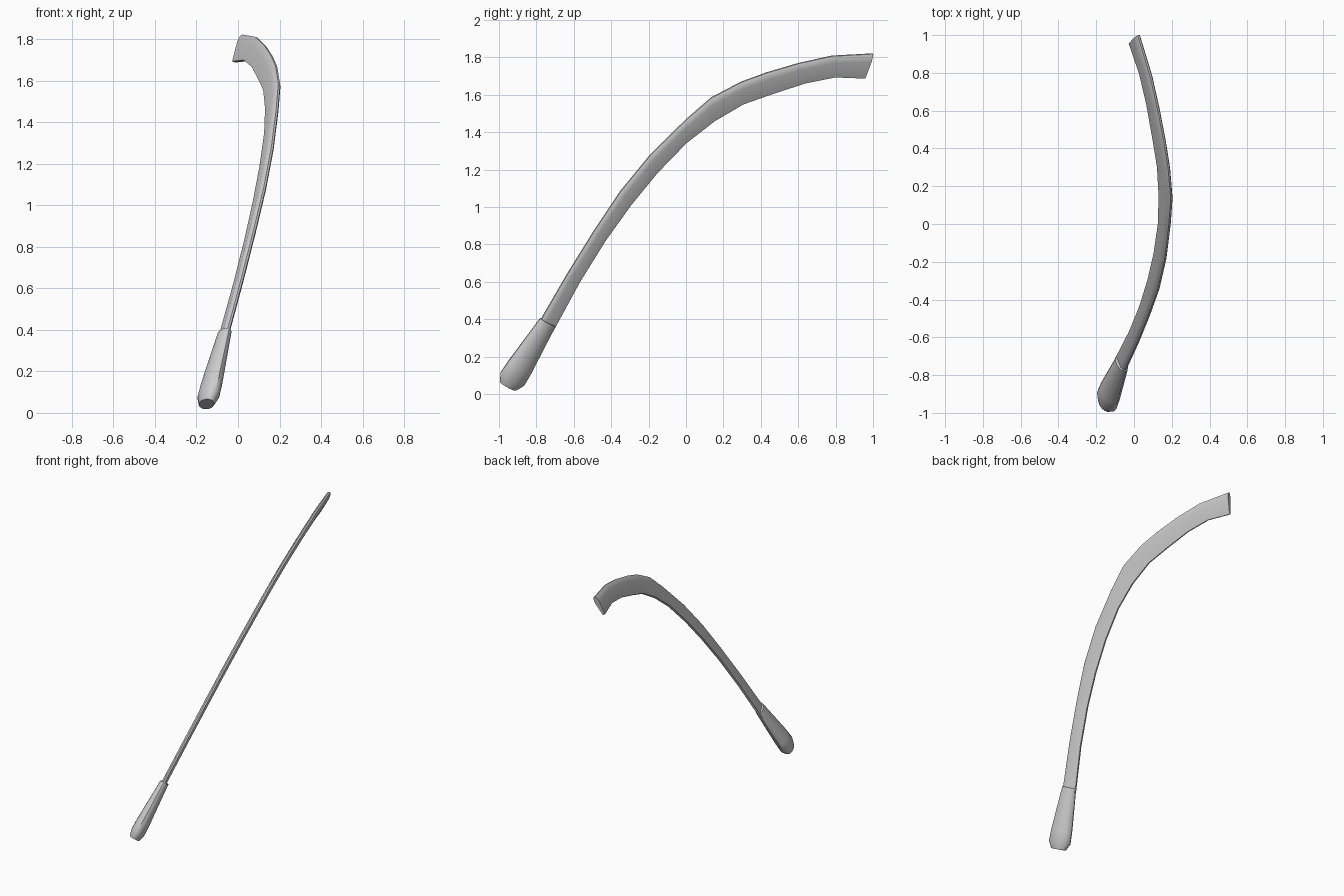
import bpy, bmesh, math
from mathutils import Vector

if "Cube" in bpy.data.objects:
    bpy.data.objects.remove(bpy.data.objects["Cube"])

# The whole tool lies in one tilted plane; side-view (y, z) points are lifted into it
N = Vector((0.872, 0.284, -0.398)).normalized()
ORIGIN = Vector((0.172, 0.14, 1.53))

def lift(y, z):
    x = ORIGIN.x - (N.y * (y - ORIGIN.y) + N.z * (z - ORIGIN.z)) / N.x
    return Vector((x, y, z))

def loft(name, rings, angle):
    bm = bmesh.new()
    vs = [[bm.verts.new(p) for p in r] for r in rings]
    n = len(rings[0])
    for a, b in zip(vs, vs[1:]):
        for i in range(n):
            j = (i + 1) % n
            bm.faces.new((a[i], a[j], b[j], b[i]))
    bm.faces.new(vs[0][::-1])
    bm.faces.new(vs[-1])
    bmesh.ops.recalc_face_normals(bm, faces=bm.faces)
    me = bpy.data.meshes.new(name)
    bm.to_mesh(me)
    bm.free()
    ob = bpy.data.objects.new(name, me)
    bpy.context.collection.objects.link(ob)
    bpy.context.view_layer.objects.active = ob
    ob.select_set(True)
    bpy.ops.object.shade_smooth_by_angle(angle=math.radians(angle))
    ob.select_set(False)
    return ob

# Blade: outer and inner edge at each station, as (y, z, y, z)
stations = [
    (-.84, .29, -.765, .245), (-.775, .40, -.70, .36), (-.63, .65, -.567, .605),
    (-.49, .875, -.43, .825), (-.35, 1.085, -.295, 1.013), (-.19, 1.28, -.155, 1.184),
    (0, 1.467, 0, 1.344), (.134, 1.584, .15, 1.461), (.294, 1.668, .305, 1.552),
    (.43, 1.718, .455, 1.605), (.60, 1.768, .636, 1.664), (.78, 1.808, .797, 1.696),
    (1.0, 1.82, .957, 1.69)]
# Cross-section: fraction from outer to inner edge, half thickness
half = [(0, .005), (.08, .012), (.28, .017), (1, .008)]
section = half + [(f, -t) for f, t in reversed(half)]
rings = []
for oy, oz, iy, iz in stations:
    o, i = lift(oy, oz), lift(iy, iz)
    rings.append([o.lerp(i, f) + N * t for f, t in section])
loft("blade", rings, 40)

# Handle: tapered oval grip with a chamfered butt
bottom, top = lift(-.952, .042), lift(-.738, .385)
axis = (top - bottom).normalized()
side = N.cross(axis)
SEG = 16
rings = []
for d, w, t in [(0, .052, .034), (.045, .078, .047), (.12, .076, .046),
                ((top - bottom).length, .051, .029)]:
    c = bottom + axis * d
    rings.append([c + side * w * math.cos(2 * math.pi * k / SEG)
                  + N * t * math.sin(2 * math.pi * k / SEG) for k in range(SEG)])
loft("handle", rings, 35)
